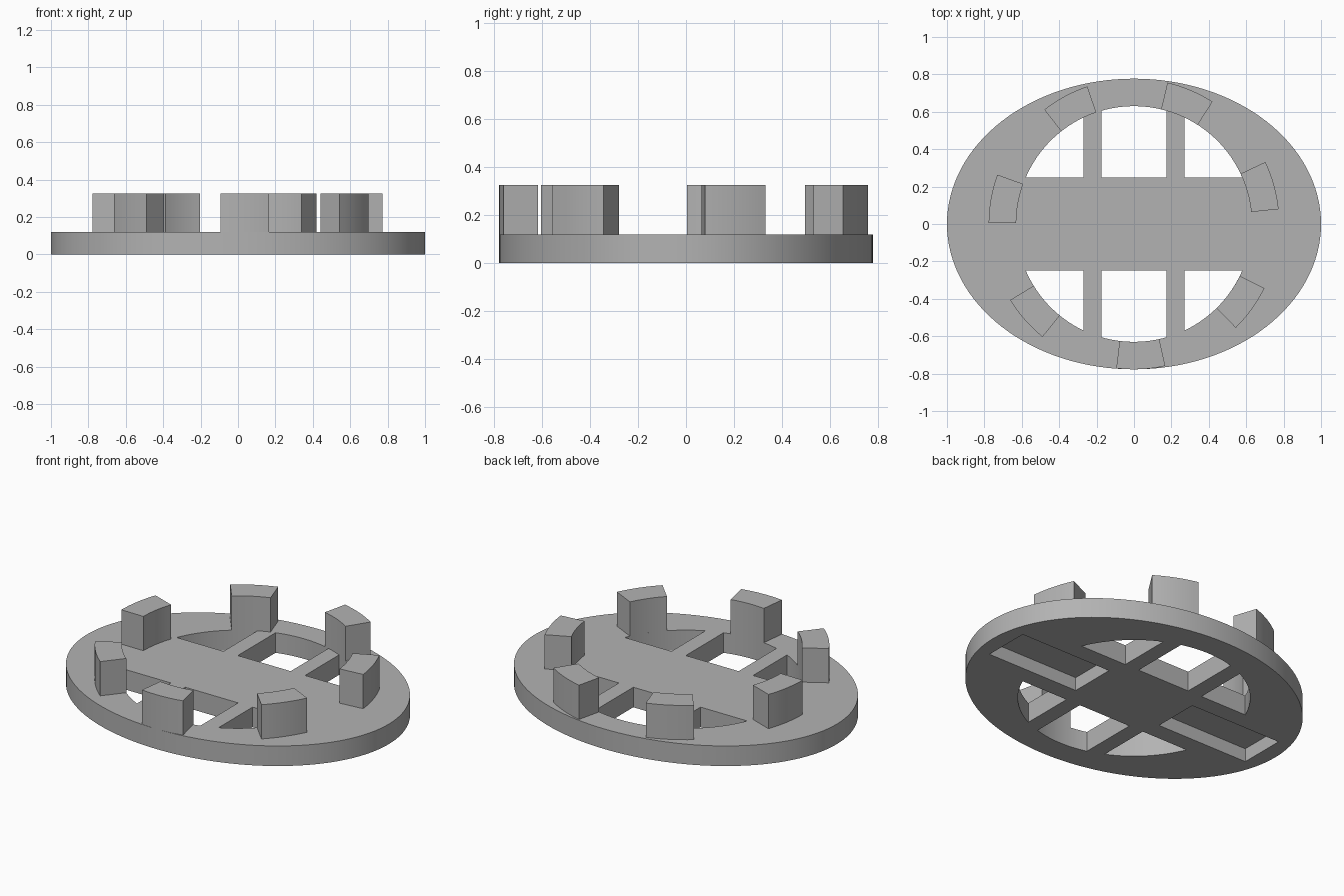
import bpy, bmesh
from math import radians, cos, sin, sqrt, pi

cube = bpy.data.objects.get("Cube")
if cube:
    bpy.data.objects.remove(cube, do_unlink=True)

THICK, TOP = 0.12, 0.325            # plate thickness, tooth top
R_IN, R_OUT, DEPTH = 0.63, 0.777, 0.777
BAR = 0.248                         # half width of the wide crossbar

grey = bpy.data.materials.new("plain_grey")
grey.use_nodes = True
colour = (0.45, 0.45, 0.45, 1)
grey.diffuse_color = colour
grey.node_tree.nodes["Principled BSDF"].inputs["Base Color"].default_value = colour


def add_prism(bm, points, z0, z1):
    """Extrude a flat outline from z0 up to z1."""
    face = bm.faces.new([bm.verts.new((x, y, z0)) for x, y in points])
    ext = bmesh.ops.extrude_face_region(bm, geom=[face])["geom"]
    verts = [v for v in ext if isinstance(v, bmesh.types.BMVert)]
    bmesh.ops.translate(bm, verts=verts, vec=(0, 0, z1 - z0))


def make_object(name, bm):
    bmesh.ops.recalc_face_normals(bm, faces=bm.faces[:])
    mesh = bpy.data.meshes.new(name)
    bm.to_mesh(mesh)
    bm.free()
    mesh.materials.append(grey)
    obj = bpy.data.objects.new(name, mesh)
    bpy.context.collection.objects.link(obj)
    return obj


def smooth(obj):
    bpy.ops.object.select_all(action='DESELECT')
    obj.select_set(True)
    bpy.context.view_layer.objects.active = obj
    bpy.ops.object.shade_smooth_by_angle(angle=radians(30))


# Oval plate
bm = bmesh.new()
n = 128
add_prism(bm, [(cos(2 * pi * i / n), DEPTH * sin(2 * pi * i / n)) for i in range(n)], 0, THICK)
plate = make_object("oval_plate", bm)

# Cutter: three windows on each side of the crossbar
bm = bmesh.new()
x_end = sqrt(R_IN ** 2 - BAR ** 2)
for x0, x1 in ((-x_end, -0.27), (-0.175, 0.175), (0.27, x_end)):
    steps = 20
    arc = [x1 + (x0 - x1) * i / steps for i in range(steps + 1)]
    outline = [(x, sqrt(R_IN ** 2 - x * x)) for x in arc]
    for x in (x0, x1):
        if abs(x) < x_end - 0.001:
            outline.append((x, BAR))
    for side in (1, -1):
        add_prism(bm, [(x, y * side) for x, y in outline], -0.1, THICK + 0.1)

# Cutter: shallow pocket under each end of the crossbar
for side in (1, -1):
    add_prism(bm, [(side * x, y) for x, y in
                   ((0.295, -0.14), (0.905, -0.14), (0.905, 0.14), (0.295, 0.14))], -0.1, 0.08)
cutter = make_object("plate_cutter", bm)
cutter.hide_render = True

cut = plate.modifiers.new("openings", 'BOOLEAN')
cut.operation = 'DIFFERENCE'
cut.solver = 'EXACT'
cut.object = cutter
bpy.context.view_layer.objects.active = plate
bpy.ops.object.modifier_apply(modifier=cut.name)
bpy.data.objects.remove(cutter, do_unlink=True)
smooth(plate)

# Ring of seven curved teeth
for k in range(7):
    middle = radians(-87.3) + k * 2 * pi / 7
    angles = [middle + radians(19.4) * (i / 8 - 0.5) for i in range(9)]
    outline = [(R_OUT * cos(a), R_OUT * sin(a)) for a in angles]
    outline += [(R_IN * cos(a), R_IN * sin(a)) for a in reversed(angles)]
    bm = bmesh.new()
    add_prism(bm, outline, THICK - 0.01, TOP)
    smooth(make_object(f"tooth_{k + 1}", bm))
